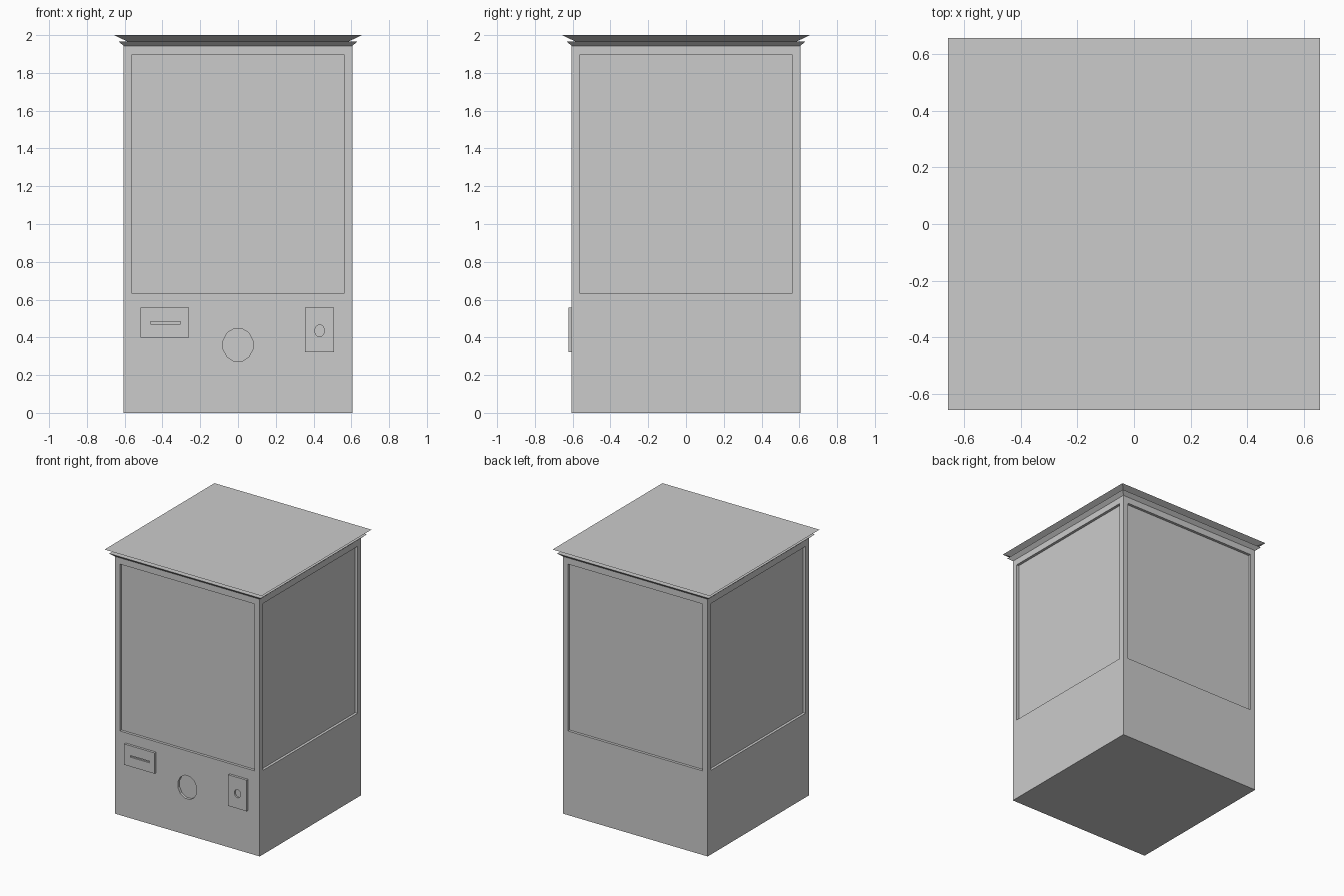
import bpy, bmesh, math
from mathutils import Matrix, Vector

cube = bpy.data.objects.get("Cube")
if cube:
    bpy.data.objects.remove(cube, do_unlink=True)

grey = bpy.data.materials.new("plain grey")
grey.use_nodes = True
COLOUR = (0.6, 0.6, 0.6, 1)
grey.diffuse_color = COLOUR
grey.node_tree.nodes["Principled BSDF"].inputs["Base Color"].default_value = COLOUR


def finish(name, bm):
    bmesh.ops.recalc_face_normals(bm, faces=bm.faces)
    mesh = bpy.data.meshes.new(name)
    bm.to_mesh(mesh)
    bm.free()
    mesh.materials.append(grey)
    obj = bpy.data.objects.new(name, mesh)
    bpy.context.scene.collection.objects.link(obj)
    return obj


def box(name, low, high):
    low, high = Vector(low), Vector(high)
    bm = bmesh.new()
    bmesh.ops.create_cube(bm, size=1, matrix=Matrix.Translation((low + high) / 2)
                          @ Matrix.Diagonal((high - low).to_4d()))
    return finish(name, bm)


def disc(name, x, z, rx, rz, y, depth, sides=12):
    """Faceted cylinder lying along y."""
    bm = bmesh.new()
    bmesh.ops.create_cone(bm, cap_ends=True, segments=sides, radius1=1, radius2=1, depth=depth)
    bm.transform(Matrix.Translation((x, y, z)) @ Matrix.Diagonal((rx, 1, rz, 1))
                 @ Matrix.Rotation(math.pi / 2, 4, 'X')
                 @ Matrix.Rotation(math.pi / sides, 4, 'Z'))
    return finish(name, bm)


def carve(target, cutters):
    for cutter in cutters:
        mod = target.modifiers.new("carve", 'BOOLEAN')
        mod.operation = 'DIFFERENCE'
        mod.solver = 'EXACT'
        mod.object = cutter
    graph = bpy.context.evaluated_depsgraph_get()
    mesh = bpy.data.meshes.new_from_object(target.evaluated_get(graph))
    target.modifiers.clear()
    target.data = mesh
    for cutter in cutters:
        bpy.data.objects.remove(cutter, do_unlink=True)


def cornice(name, z0, z1, half0, half1):
    """Square slab that flares outward towards its top."""
    bm = bmesh.new()
    root = math.sqrt(2)
    bmesh.ops.create_cone(bm, cap_ends=True, segments=4, radius1=half0 * root,
                          radius2=half1 * root, depth=z1 - z0)
    bm.transform(Matrix.Translation((0, 0, (z0 + z1) / 2)) @ Matrix.Rotation(math.pi / 4, 4, 'Z'))
    return finish(name, bm)


# Cabinet with a recessed window panel on each side and a round front hole
H = 0.605
RECESS = 0.02
cabinet = box("cabinet", (-H, -H, 0), (H, H, 1.945))
cutters = []
for turn in range(4):
    cutter = box("window_cutter", (-0.563, -H - 0.1, 0.635), (0.563, -H + RECESS, 1.895))
    cutter.data.transform(Matrix.Rotation(turn * math.pi / 2, 4, 'Z'))
    cutters.append(cutter)
cutters.append(disc("hole_cutter", 0, 0.36, 0.081, 0.09, -H, 2 * RECESS))
carve(cabinet, cutters)

# Two stacked flaring roof slabs
cornice("lower_cornice", 1.94, 1.967, 0.602, 0.633)
cornice("upper_cornice", 1.966, 2.0, 0.585, 0.656)

# Front plates: a bill slot and a button recess
FRONT = -H - 0.018
slot_plate = box("slot_plate", (-0.515, FRONT, 0.4), (-0.26, -H + 0.002, 0.557))
carve(slot_plate, [box("slot_cutter", (-0.464, FRONT - 0.05, 0.471),
                       (-0.304, FRONT + 0.012, 0.483))])
button_plate = box("button_plate", (0.354, FRONT, 0.322), (0.509, -H + 0.002, 0.557))
carve(button_plate, [disc("button_cutter", 0.432, 0.435, 0.026, 0.032, FRONT, 0.024)])
